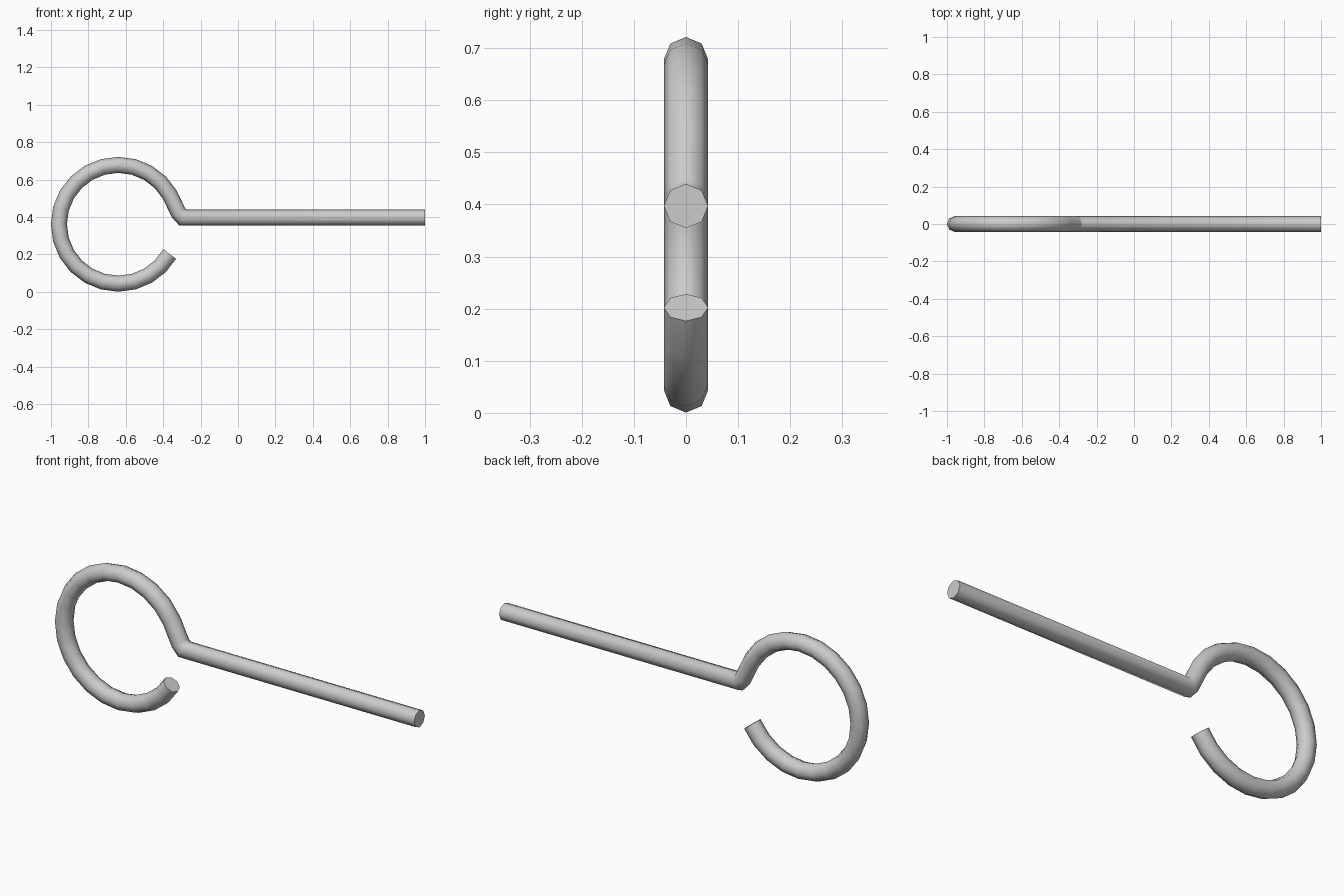
import bpy, bmesh, math
from mathutils import Vector

if "Cube" in bpy.data.objects:
    bpy.data.objects.remove(bpy.data.objects["Cube"])

WIRE_RADIUS, SIDES = 0.0425, 8
RING_RADIUS = 0.3175
RING_CENTRE = Vector((-0.64, 0, 0.361))


def sweep_wire(name, path):
    """Sweep a round section along a path in the XZ plane with mitred bends."""
    bm = bmesh.new()
    loops = []
    for i, p in enumerate(path):
        before = (p - path[i - 1]).normalized() if i > 0 else None
        after = (path[i + 1] - p).normalized() if i < len(path) - 1 else None
        before, after = before or after, after or before
        tangent = (before + after).normalized()
        normal = Vector((-tangent.z, 0, tangent.x)) / tangent.dot(after)
        loop = []
        for k in range(SIDES):
            a = math.tau * k / SIDES
            offset = normal * math.cos(a) + Vector((0, math.sin(a), 0))
            loop.append(bm.verts.new(p + offset * WIRE_RADIUS))
        loops.append(loop)
    for l0, l1 in zip(loops, loops[1:]):
        for k in range(SIDES):
            n = (k + 1) % SIDES
            bm.faces.new((l0[k], l0[n], l1[n], l1[k]))
    bm.faces.new(loops[0])
    bm.faces.new(loops[-1])
    bmesh.ops.recalc_face_normals(bm, faces=bm.faces[:])
    mesh = bpy.data.meshes.new(name)
    bm.to_mesh(mesh)
    bm.free()
    obj = bpy.data.objects.new(name, mesh)
    bpy.context.collection.objects.link(obj)
    return obj


# Open ring, from the free lower end round to the neck
path = []
for deg in range(-30, -331, -15):
    a = math.radians(deg)
    path.append(RING_CENTRE + RING_RADIUS * Vector((math.cos(a), 0, math.sin(a))))

# Bent neck and straight shank
path += [Vector((-0.318, 0, 0.422)), Vector((-0.295, 0, 0.397)), Vector((1, 0, 0.397))]

hook = sweep_wire("wire_hook", path)
bpy.context.view_layer.objects.active = hook
hook.select_set(True)
bpy.ops.object.shade_smooth_by_angle(angle=math.radians(50))
